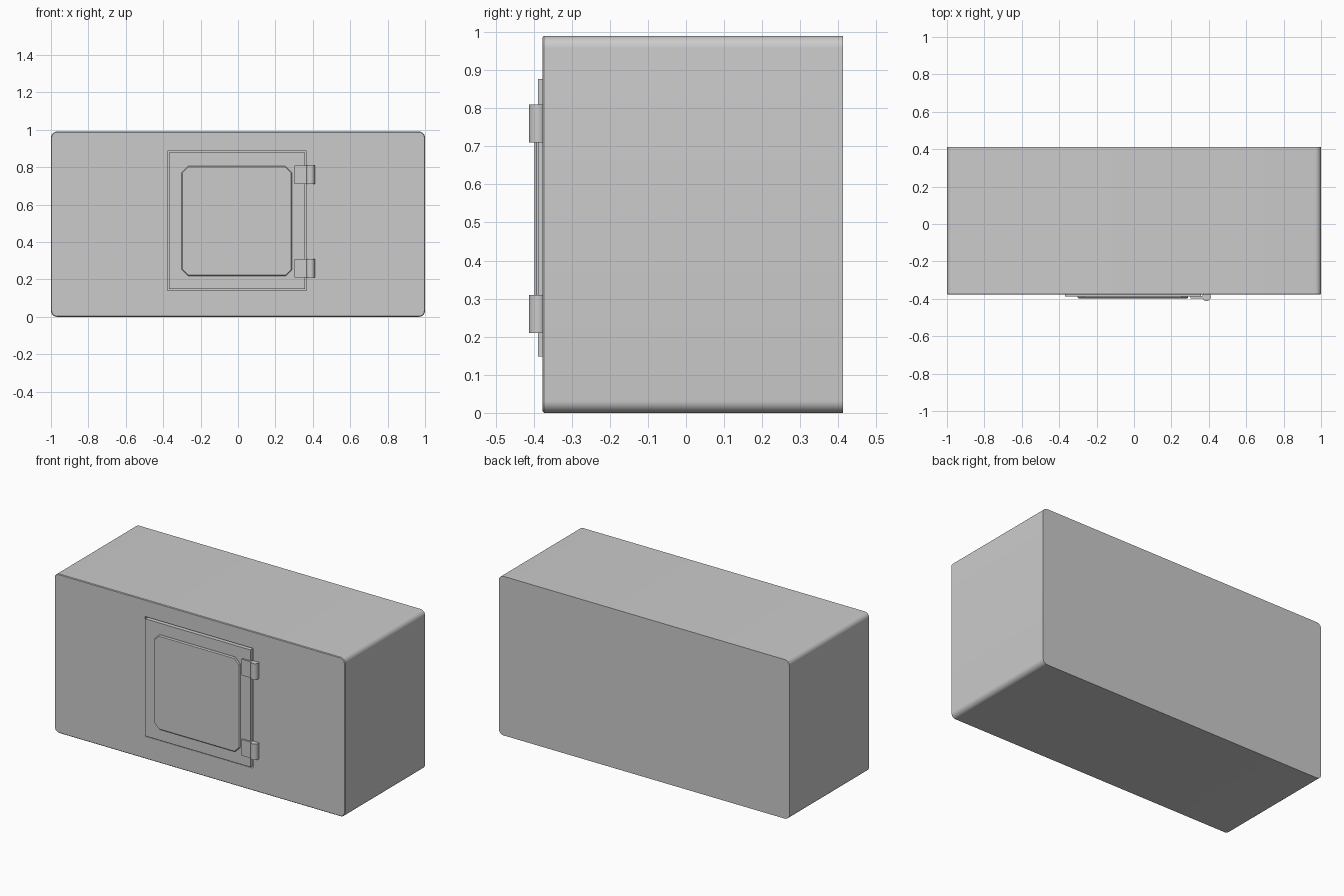
import bpy, bmesh, math

if "Cube" in bpy.data.objects:
    bpy.data.objects.remove(bpy.data.objects["Cube"])


def outline(x0, x1, z0, z1, r, steps):
    """Rectangle in x-z with rounded (or, at steps=1, chamfered) corners."""
    if r == 0:
        return [(x0, z0), (x1, z0), (x1, z1), (x0, z1)]
    pts = []
    corners = [(x1 - r, z0 + r, -90), (x1 - r, z1 - r, 0),
               (x0 + r, z1 - r, 90), (x0 + r, z0 + r, 180)]
    for cx, cz, start in corners:
        for i in range(steps + 1):
            a = math.radians(start + 90 * i / steps)
            pts.append((cx + r * math.cos(a), cz + r * math.sin(a)))
    return pts


def slab(name, x, y, z, r=0, steps=1, edge=0):
    """Extrude an outline along y, with an optional chamfer on the front rim."""
    bm = bmesh.new()
    rings = [(y[1], 0), (y[0] + edge, 0)]
    if edge:
        rings.append((y[0], edge))
    loops = []
    for yy, inset in rings:
        pts = outline(x[0] + inset, x[1] - inset, z[0] + inset, z[1] - inset,
                      max(r - inset, 0), steps)
        loops.append([bm.verts.new((px, yy, pz)) for px, pz in pts])
    n = len(loops[0])
    for a, b in zip(loops, loops[1:]):
        for i in range(n):
            bm.faces.new((a[i], a[(i + 1) % n], b[(i + 1) % n], b[i]))
    bm.faces.new(loops[0])
    bm.faces.new(loops[-1])
    bmesh.ops.recalc_face_normals(bm, faces=bm.faces)
    mesh = bpy.data.meshes.new(name)
    bm.to_mesh(mesh)
    bm.free()
    obj = bpy.data.objects.new(name, mesh)
    bpy.context.collection.objects.link(obj)
    return obj


def smooth(obj):
    bpy.ops.object.select_all(action='DESELECT')
    obj.select_set(True)
    bpy.context.view_layer.objects.active = obj
    bpy.ops.object.shade_smooth_by_angle(angle=math.radians(30))


# Cabinet body with rounded side corners and a fine front chamfer
body = slab("cabinet_body", (-1, 1), (-0.377, 0.412), (0, 0.99), 0.032, 8, 0.004)
smooth(body)

# Shallow door pocket, leaving a narrow gap round the door
cutter = slab("door_pocket_cutter", (-0.376, 0.366), (-0.5, -0.357), (0.14, 0.885))
cutter.hide_render = True
cutter.display_type = 'WIRE'
pocket = body.modifiers.new("door_pocket", 'BOOLEAN')
pocket.operation = 'DIFFERENCE'
pocket.solver = 'EXACT'
pocket.object = cutter

# Door and its raised panel with clipped corners
slab("door", (-0.368, 0.358), (-0.388, -0.356), (0.148, 0.877))
slab("door_panel", (-0.302, 0.29), (-0.398, -0.387), (0.217, 0.806), 0.036, 1, 0.006)

# Two hinges: flat leaf on the door and an upright barrel
for label, z0 in (("lower", 0.21), ("upper", 0.71)):
    slab(label + "_hinge_leaf", (0.303, 0.385), (-0.399, -0.386), (z0, z0 + 0.1))
    bpy.ops.mesh.primitive_cylinder_add(vertices=24, radius=0.023, depth=0.1,
                                        location=(0.388, -0.389, z0 + 0.05))
    barrel = bpy.context.object
    barrel.name = label + "_hinge_barrel"
    smooth(barrel)
